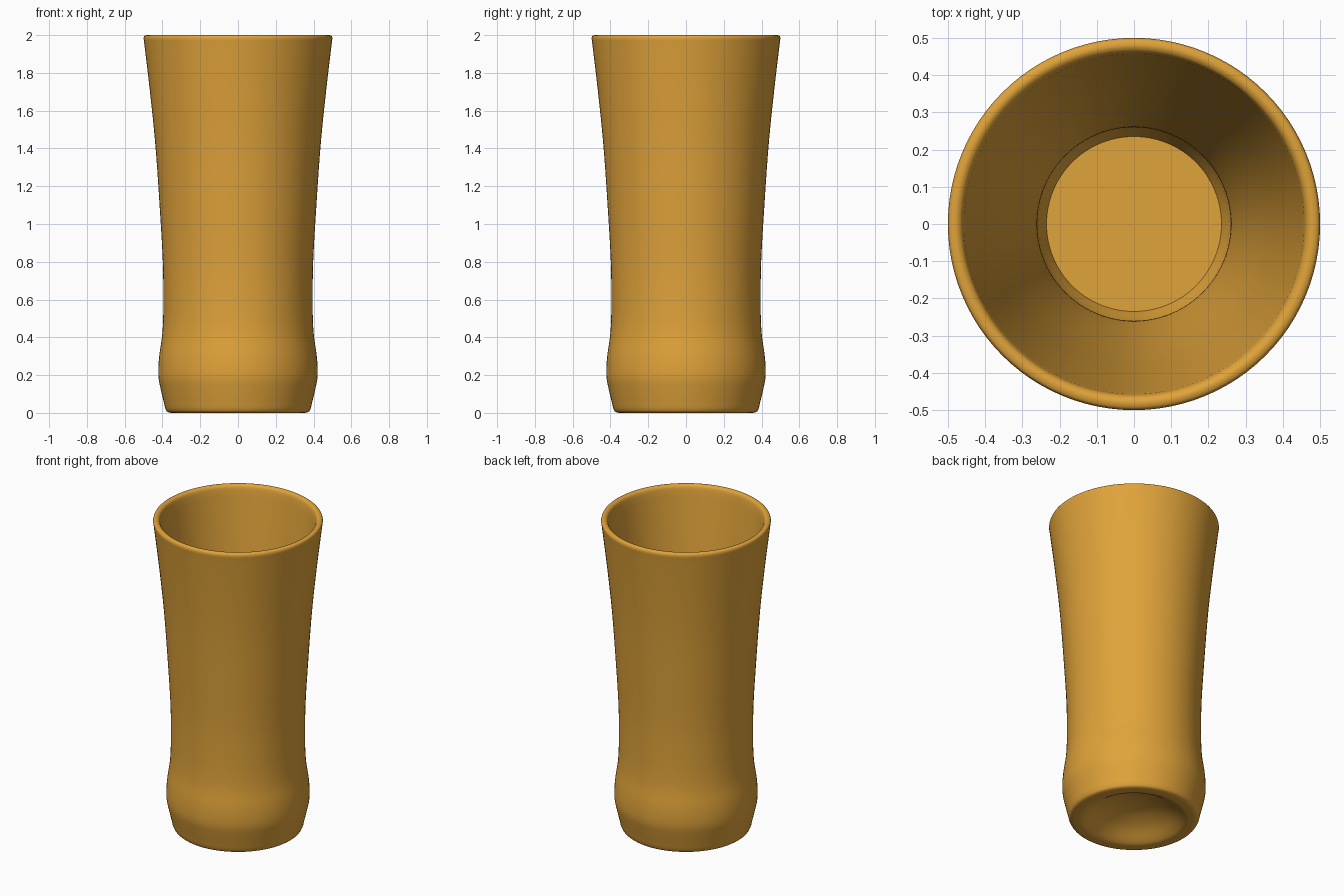
import bpy, bmesh, math
from mathutils import Vector

if "Cube" in bpy.data.objects:
    bpy.data.objects.remove(bpy.data.objects["Cube"])

SEGMENTS = 96


def smooth_curve(pts, steps=6):
    """Catmull-Rom curve through (radius, height) points."""
    p = [Vector(q) for q in pts]
    p = [2 * p[0] - p[1]] + p + [2 * p[-1] - p[-2]]
    out = []
    for i in range(1, len(p) - 2):
        a, b, c, d = p[i - 1:i + 3]
        for s in range(steps):
            t = s / steps
            out.append(0.5 * (2 * b + (c - a) * t + (2 * a - 5 * b + 4 * c - d) * t * t
                              + (3 * b - a - 3 * c + d) * t ** 3))
    out.append(p[-2])
    return [tuple(v) for v in out]


def lathe(name, profile, mat):
    """Revolve a profile around z; both ends sit on the axis."""
    bm = bmesh.new()
    verts = [bm.verts.new((r, 0, z)) for r, z in profile]
    edges = [bm.edges.new(e) for e in zip(verts, verts[1:])]
    bmesh.ops.spin(bm, geom=verts + edges, cent=(0, 0, 0), axis=(0, 0, 1),
                   angle=math.tau, steps=SEGMENTS, use_duplicate=False)
    bmesh.ops.remove_doubles(bm, verts=bm.verts, dist=0.0002)
    bmesh.ops.recalc_face_normals(bm, faces=bm.faces)
    me = bpy.data.meshes.new(name)
    bm.to_mesh(me)
    bm.free()
    me.materials.append(mat)
    ob = bpy.data.objects.new(name, me)
    bpy.context.collection.objects.link(ob)
    bpy.context.view_layer.objects.active = ob
    ob.select_set(True)
    bpy.ops.object.shade_smooth_by_angle(angle=math.radians(35))
    return ob


amber = bpy.data.materials.new("amber")
amber.diffuse_color = (0.745, 0.366, 0.042, 1)
amber.use_nodes = True
amber.node_tree.nodes["Principled BSDF"].inputs["Base Color"].default_value = amber.diffuse_color

# hollow under the base and its rounded foot
underside = smooth_curve([(0, 0.11), (0.10, 0.10), (0.20, 0.065), (0.28, 0.016),
                          (0.31, 0.002), (0.335, 0.0), (0.36, 0.001),
                          (0.377, 0.008), (0.386, 0.025)], 4)
# outside wall: bulge, waist and flare
outside = smooth_curve([(0.390, 0.045), (0.408, 0.12), (0.420, 0.18), (0.4215, 0.24),
                        (0.416, 0.31), (0.403, 0.40), (0.397, 0.48), (0.395, 0.60),
                        (0.398, 0.80), (0.412, 1.05), (0.436, 1.40), (0.466, 1.70),
                        (0.498, 1.97)])
# rounded rim
rim = smooth_curve([(0.5, 1.983), (0.496, 1.995), (0.485, 2.0), (0.474, 1.999),
                    (0.463, 1.99), (0.457, 1.97)], 3)
# inside wall and flat floor
inside = smooth_curve([(0.452, 1.93), (0.410, 1.60), (0.360, 1.20), (0.310, 0.85),
                       (0.275, 0.60), (0.260, 0.45), (0.268, 0.33), (0.262, 0.25),
                       (0.235, 0.17)])

lathe("tumbler", underside + outside + rim + inside + [(0, 0.17)], amber)
